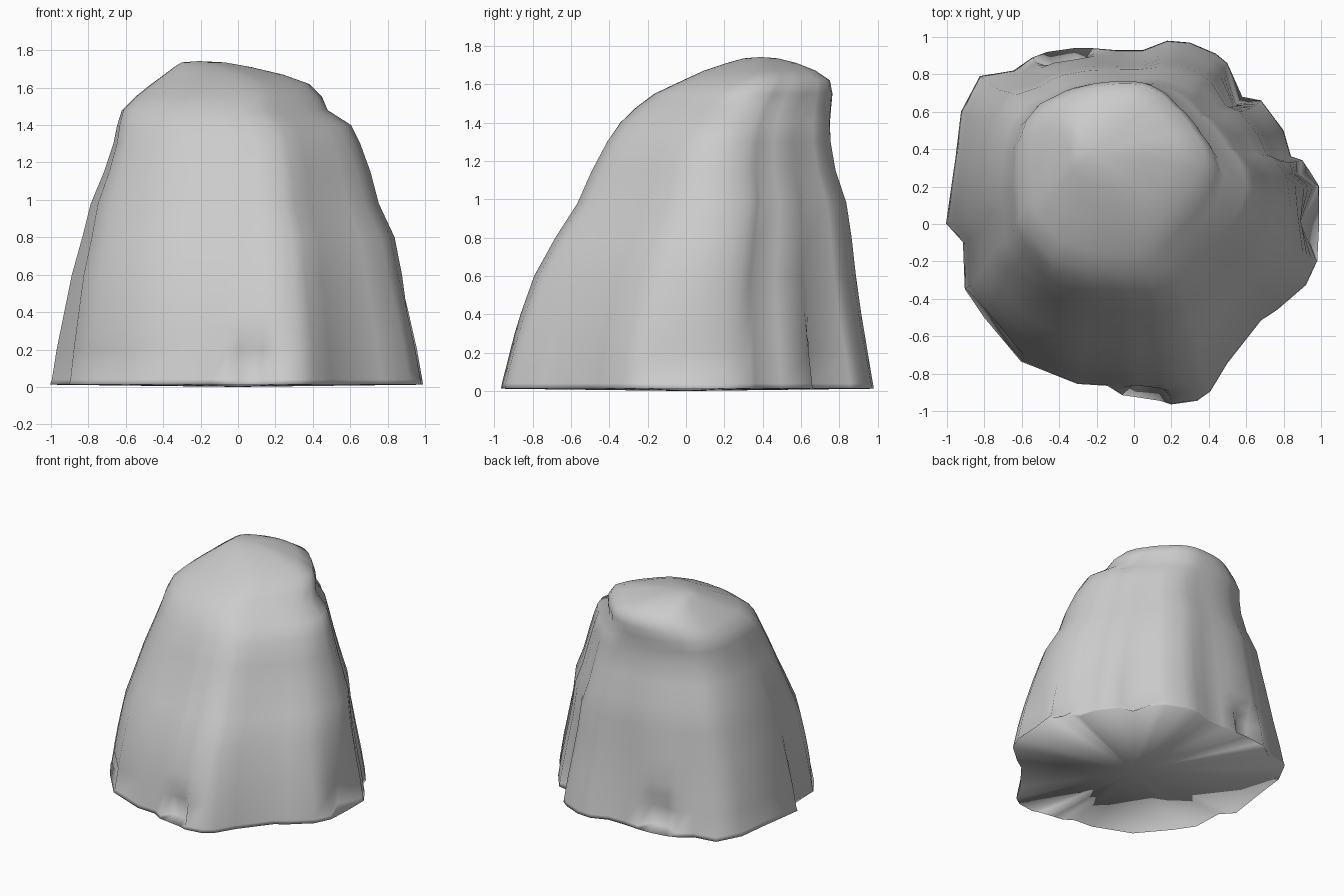
import bpy, bmesh, math

# remove the default cube
cube = bpy.data.objects.get("Cube")
if cube:
    bpy.data.objects.remove(cube, do_unlink=True)

# grey stone colour
stone = bpy.data.materials.new("grey_stone")
stone.use_nodes = True
GREY = (0.6, 0.6, 0.6, 1)
stone.diffuse_color = GREY
stone.node_tree.nodes["Principled BSDF"].inputs["Base Color"].default_value = GREY

# footprint, counter-clockwise
footprint = [
    (.99, 0), (.99, .2), (.94, .28), (.9, .34), (.84, .36), (.8, .5),
    (.68, .66), (.58, .68), (.5, .86), (.44, .91), (.3, .97), (.18, .98),
    (.05, .93), (-.1, .93), (-.22, .94), (-.32, .94), (-.46, .92), (-.54, .89),
    (-.64, .82), (-.82, .79), (-.92, .6), (-.95, .35), (-1, 0), (-.91, -.1),
    (-.9, -.35), (-.8, -.5), (-.6, -.74), (-.3, -.86), (-.14, -.87),
    (-.06, -.92), (.01, -.93), (.14, -.95), (.2, -.97), (.34, -.95),
    (.41, -.9), (.5, -.75), (.68, -.52), (.77, -.46), (.92, -.33), (.98, -.2)]

# notches at the foot: footprint index -> (depth, height)
notches = {0: (.09, .5), 2: (.05, .5), 7: (.04, .5), 15: (.1, .36),
           16: (.1, .36), 25: (.05, .12), 30: (.09, .27), 31: (.1, .27)}

# cross-sections: height, x range, y range, how much of the lobed outline remains
sections = [
    (.012, -1, .995, -.97, .975, 1),
    (.04, -.99, .99, -.965, .97, 1),
    (.2, -.965, .965, -.925, .945, .95),
    (.3, -.945, .945, -.9, .93, .9),
    (.4, -.925, .925, -.87, .915, .85),
    (.6, -.885, .88, -.8, .89, .75),
    (.8, -.83, .84, -.69, .87, .65),
    (.98, -.785, .755, -.575, .845, .55),
    (1.15, -.715, .71, -.5, .79, .45),
    (1.3, -.665, .655, -.42, .765, .37),
    (1.4, -.645, .605, -.35, .76, .3),
    (1.48, -.62, .48, -.265, .765, .25),
    (1.55, -.55, .45, -.17, .77, .2),
    (1.62, -.46, .38, -.02, .755, .15),
    (1.67, -.39, .24, .09, .68, .1),
    (1.71, -.34, .07, .21, .58, .1),
    (1.735, -.3, -.07, .3, .48, .1)]


def ring(bm, z, x0, x1, y0, y1, lobes):
    cx, cy, rx, ry = (x0 + x1) / 2, (y0 + y1) / 2, (x1 - x0) / 2, (y1 - y0) / 2
    verts = []
    for i, (px, py) in enumerate(footprint):
        a = math.atan2(py, px)
        # rounded outline, fuller towards the right and slighter towards the left
        full = 1 + .13 * abs(math.sin(2 * a)) * math.cos(a - math.radians(190))
        ux = px / .995 * lobes + math.cos(a) * full * (1 - lobes)
        uy = py / .975 * lobes + math.sin(a) * full * (1 - lobes)
        depth, height = notches.get(i, (0, 1))
        if z > .02:
            k = 1 - depth * max(0, 1 - (z / height) ** 2)
            ux, uy = ux * k, uy * k
        verts.append(bm.verts.new((cx + ux * rx, cy + uy * ry, z)))
    return verts


def fan(bm, verts, centre):
    hub = bm.verts.new(centre)
    for a, b in zip(verts, verts[1:] + verts[:1]):
        bm.faces.new((a, b, hub))


# boulder: stacked rings, closed at top and bottom
bm = bmesh.new()
rings = [ring(bm, *s) for s in sections]
n = len(footprint)
for low, high in zip(rings, rings[1:]):
    for i in range(n):
        j = (i + 1) % n
        bm.faces.new((low[i], low[j], high[j], high[i]))
fan(bm, rings[-1], (-.21, .39, 1.742))
fan(bm, rings[0], (0, 0, 0))
bmesh.ops.recalc_face_normals(bm, faces=bm.faces[:])

mesh = bpy.data.meshes.new("boulder")
bm.to_mesh(mesh)
bm.free()
mesh.materials.append(stone)
boulder = bpy.data.objects.new("boulder", mesh)
bpy.context.collection.objects.link(boulder)
bpy.ops.object.select_all(action='DESELECT')
boulder.select_set(True)
bpy.context.view_layer.objects.active = boulder
bpy.ops.object.shade_smooth()
